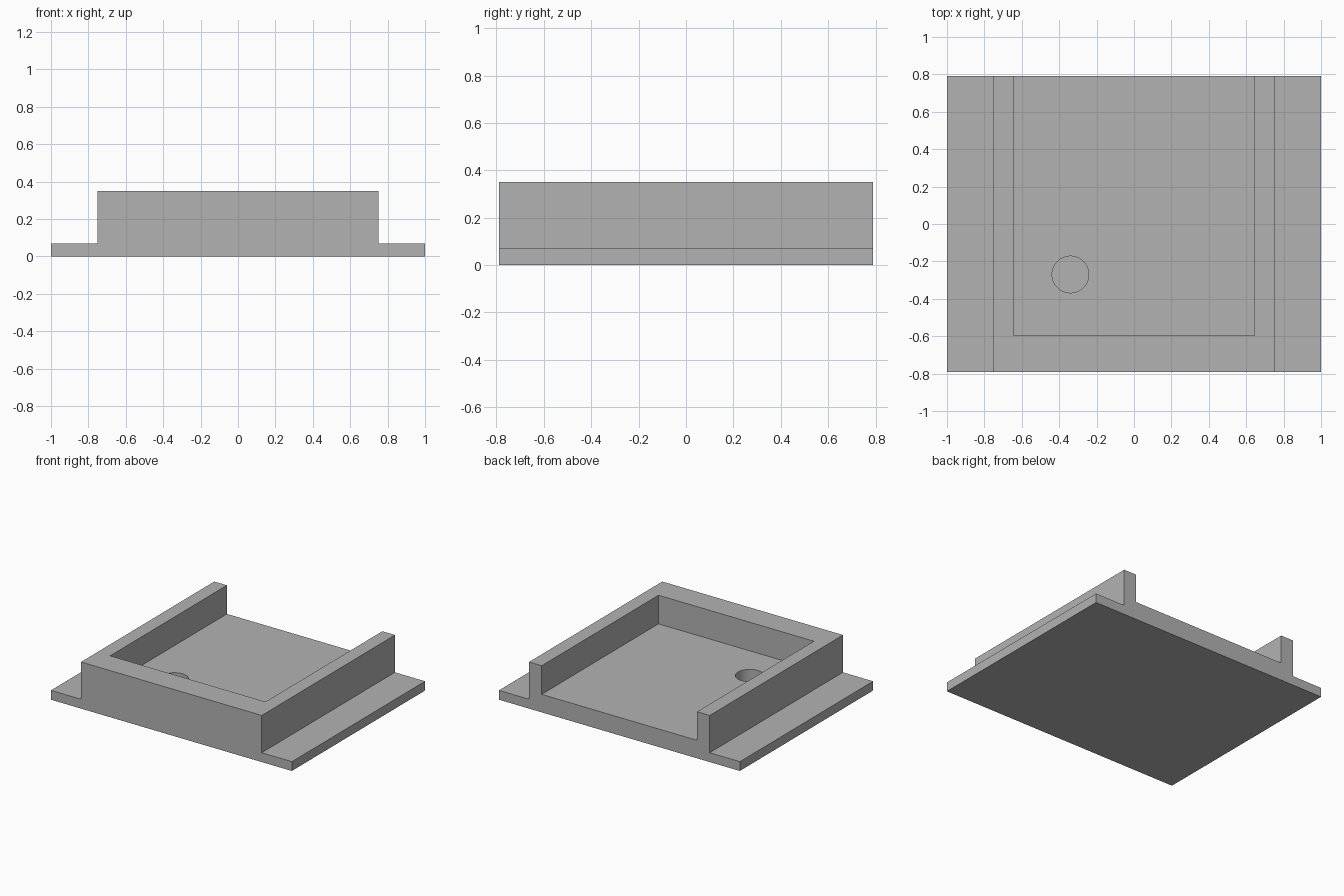
import bpy
import bmesh
from math import radians

HALF_X, HALF_Y = 1.0, 0.79
FLANGE_Z, WALL_Z, FLOOR_Z, HOLE_Z = 0.07, 0.35, 0.135, 0.015
BODY_X, POCKET_X, POCKET_FRONT = 0.75, 0.645, -0.595

if "Cube" in bpy.data.objects:
    bpy.data.objects.remove(bpy.data.objects["Cube"], do_unlink=True)

grey = bpy.data.materials.new("plain grey")
grey.use_nodes = True
colour = (0.45, 0.45, 0.45, 1)
grey.diffuse_color = colour
grey.node_tree.nodes["Principled BSDF"].inputs["Base Color"].default_value = colour


def extruded_profile(name, half_profile, y0, y1):
    """Mirror a half profile in x and extrude it along y."""
    points = half_profile + [(-x, z) for x, z in reversed(half_profile)]
    bm = bmesh.new()
    face = bm.faces.new([bm.verts.new((x, y0, z)) for x, z in points])
    result = bmesh.ops.extrude_face_region(bm, geom=[face])
    moved = [v for v in result["geom"] if isinstance(v, bmesh.types.BMVert)]
    bmesh.ops.translate(bm, verts=moved, vec=(0, y1 - y0, 0))
    bmesh.ops.recalc_face_normals(bm, faces=bm.faces)
    mesh = bpy.data.meshes.new(name)
    bm.to_mesh(mesh)
    bm.free()
    obj = bpy.data.objects.new(name, mesh)
    bpy.context.collection.objects.link(obj)
    mesh.materials.append(grey)
    return obj


def cut(target, cutter):
    """Subtract the cutter, then discard it."""
    cutter.hide_render = True
    mod = target.modifiers.new("cut", "BOOLEAN")
    mod.operation, mod.solver, mod.object = "DIFFERENCE", "EXACT", cutter
    bpy.ops.object.select_all(action="DESELECT")
    bpy.context.view_layer.objects.active = target
    target.select_set(True)
    bpy.ops.object.modifier_apply(modifier=mod.name)
    bpy.data.objects.remove(cutter, do_unlink=True)


# Raised block with a thin flange on each side
tray = extruded_profile(
    "flanged_tray",
    [(HALF_X, 0), (HALF_X, FLANGE_Z), (BODY_X, FLANGE_Z), (BODY_X, WALL_Z)],
    -HALF_Y, HALF_Y)

# Pocket, open at the back
cut(tray, extruded_profile(
    "pocket_cutter", [(POCKET_X, FLOOR_Z), (POCKET_X, WALL_Z + 0.1)],
    POCKET_FRONT, HALF_Y + 0.1))

# Blind round hole in the floor
bpy.ops.mesh.primitive_cylinder_add(
    vertices=64, radius=0.098, depth=0.2, location=(-0.34, -0.27, HOLE_Z + 0.1))
hole = bpy.context.object
hole.name = "hole_cutter"
hole.data.materials.append(grey)
cut(tray, hole)

bpy.ops.object.shade_smooth_by_angle(angle=radians(30))
